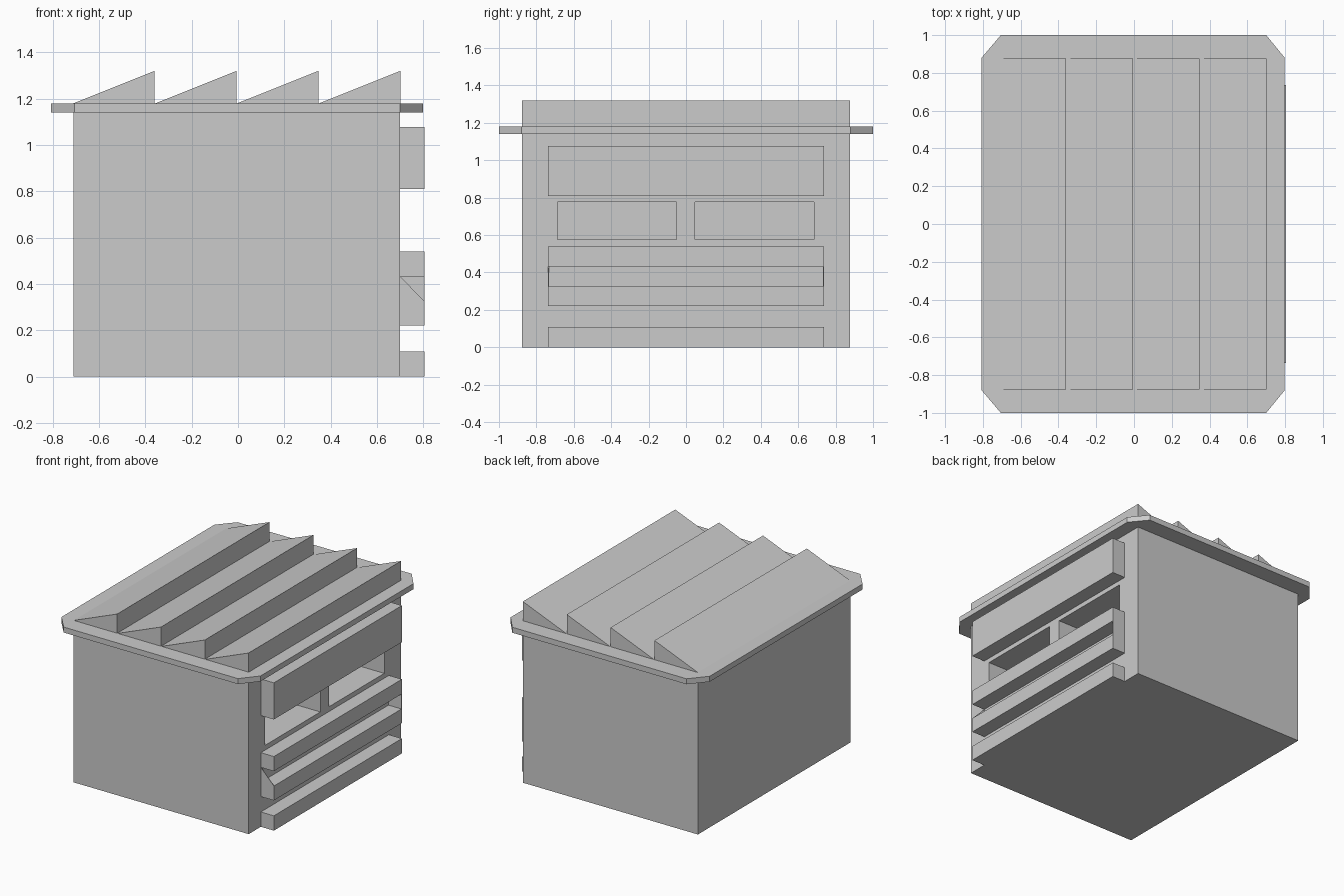
import bpy, bmesh

if "Cube" in bpy.data.objects:
    bpy.data.objects.remove(bpy.data.objects["Cube"])


def prism(name, profile, lo, hi, axis):
    """Extrude a 2D profile: axis 'Y' takes (x, z) points, axis 'Z' takes (x, y) points."""
    place = (lambda p, t: (p[0], t, p[1])) if axis == 'Y' else (lambda p, t: (p[0], p[1], t))
    bm = bmesh.new()
    a = [bm.verts.new(place(p, lo)) for p in profile]
    b = [bm.verts.new(place(p, hi)) for p in profile]
    bm.faces.new(a)
    bm.faces.new(b[::-1])
    n = len(profile)
    for i in range(n):
        j = (i + 1) % n
        bm.faces.new((a[i], b[i], b[j], a[j]))
    bmesh.ops.recalc_face_normals(bm, faces=bm.faces)
    mesh = bpy.data.meshes.new(name)
    bm.to_mesh(mesh)
    bm.free()
    obj = bpy.data.objects.new(name, mesh)
    bpy.context.collection.objects.link(obj)
    return obj


def box(name, x0, x1, y0, y1, z0, z1):
    return prism(name, [(x0, z0), (x1, z0), (x1, z1), (x0, z1)], y0, y1, 'Y')


LEFT, WALL, FRONT = -0.71, 0.70, 0.805   # x of back wall, front wall, slat faces
HALF, SLAT = 0.877, 0.737                # half depth of body and slats

# Main body with two recessed windows
body = box("body", LEFT, WALL, -HALF, HALF, 0, 1.14)
for side, (y0, y1) in {"near": (-0.688, -0.052), "far": (0.048, 0.684)}.items():
    cutter = box(f"window_cutter_{side}", 0.35, 0.9, y0, y1, 0.575, 0.777)
    cutter.hide_render = True
    cutter.display_type = 'WIRE'
    mod = body.modifiers.new(f"window_{side}", 'BOOLEAN')
    mod.operation = 'DIFFERENCE'
    mod.solver = 'EXACT'
    mod.object = cutter

# Eight-sided roof slab
prism("roof_slab", [(-0.807, -0.88), (-0.705, -1), (0.70, -1), (0.798, -0.88),
                    (0.798, 0.88), (0.70, 1), (-0.705, 1), (-0.807, 0.88)],
      1.14, 1.18, 'Z')

# Saw-tooth roof ridges
pitch = 0.3535
for i in range(4):
    x0 = LEFT + i * pitch
    x1 = x0 + 0.35
    prism(f"roof_tooth_{i + 1}", [(x0, 1.18), (x1, 1.18), (x1, 1.32)], -HALF, HALF, 'Y')

# Sign board and horizontal slats on the right wall
for name, z0, z1 in (("header_board", 0.81, 1.077), ("upper_slat", 0.433, 0.54),
                     ("middle_slat", 0.22, 0.325), ("lower_slat", 0, 0.108)):
    box(name, WALL, FRONT, -SLAT, SLAT, z0, z1)

# End plates joining the upper and middle slats
prism("near_gusset", [(WALL, 0.325), (FRONT, 0.325), (WALL, 0.433)], -SLAT, -SLAT + 0.004, 'Y')
box("far_end_plate", WALL, FRONT, SLAT - 0.004, SLAT, 0.325, 0.433)
